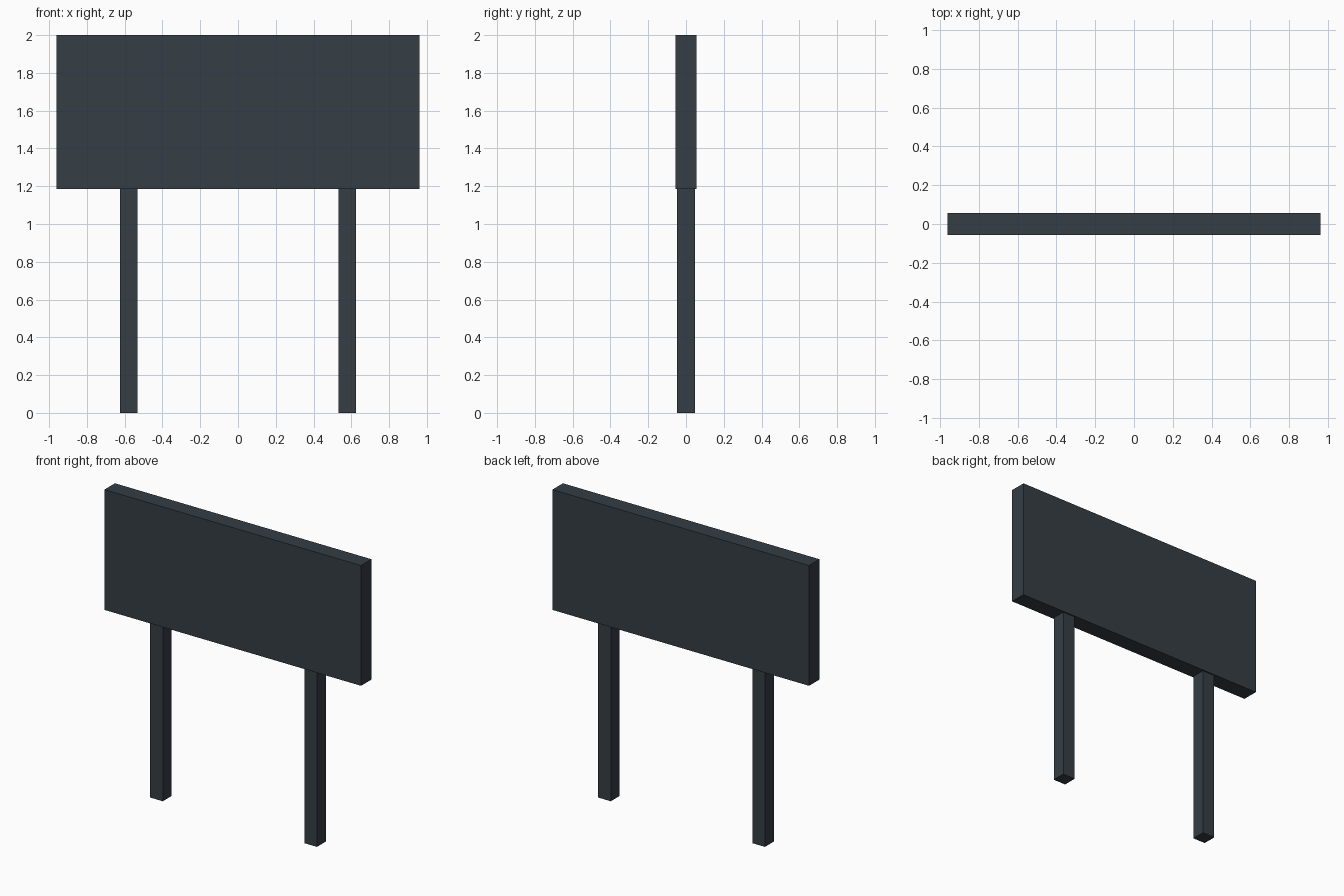
import bpy

if "Cube" in bpy.data.objects:
    bpy.data.objects.remove(bpy.data.objects["Cube"])

# Dark slate paint shared by all parts
paint = bpy.data.materials.new("dark_slate")
paint.diffuse_color = (0.035, 0.047, 0.058, 1)
paint.use_nodes = True
paint.node_tree.nodes["Principled BSDF"].inputs["Base Color"].default_value = paint.diffuse_color


def box(name, x, y, z):
    """Axis-aligned box given as (min, max) per axis."""
    spans = (x, y, z)
    bpy.ops.mesh.primitive_cube_add(size=1, location=[(a + b) / 2 for a, b in spans])
    ob = bpy.context.object
    ob.name = name
    ob.scale = [b - a for a, b in spans]
    bpy.ops.object.transform_apply(location=False, rotation=False, scale=True)
    ob.data.materials.append(paint)
    return ob


PANEL_BOTTOM = 1.185
LEG_X, LEG_HALF = 0.578, 0.047

# Sign board
box("sign_panel", (-0.962, 0.962), (-0.056, 0.056), (PANEL_BOTTOM, 2.0))

# Two square posts, ending at the underside of the board
for side, s in (("left", -1), ("right", 1)):
    cx = s * LEG_X
    box(f"{side}_post", (cx - LEG_HALF, cx + LEG_HALF), (-LEG_HALF, LEG_HALF), (0, PANEL_BOTTOM))
